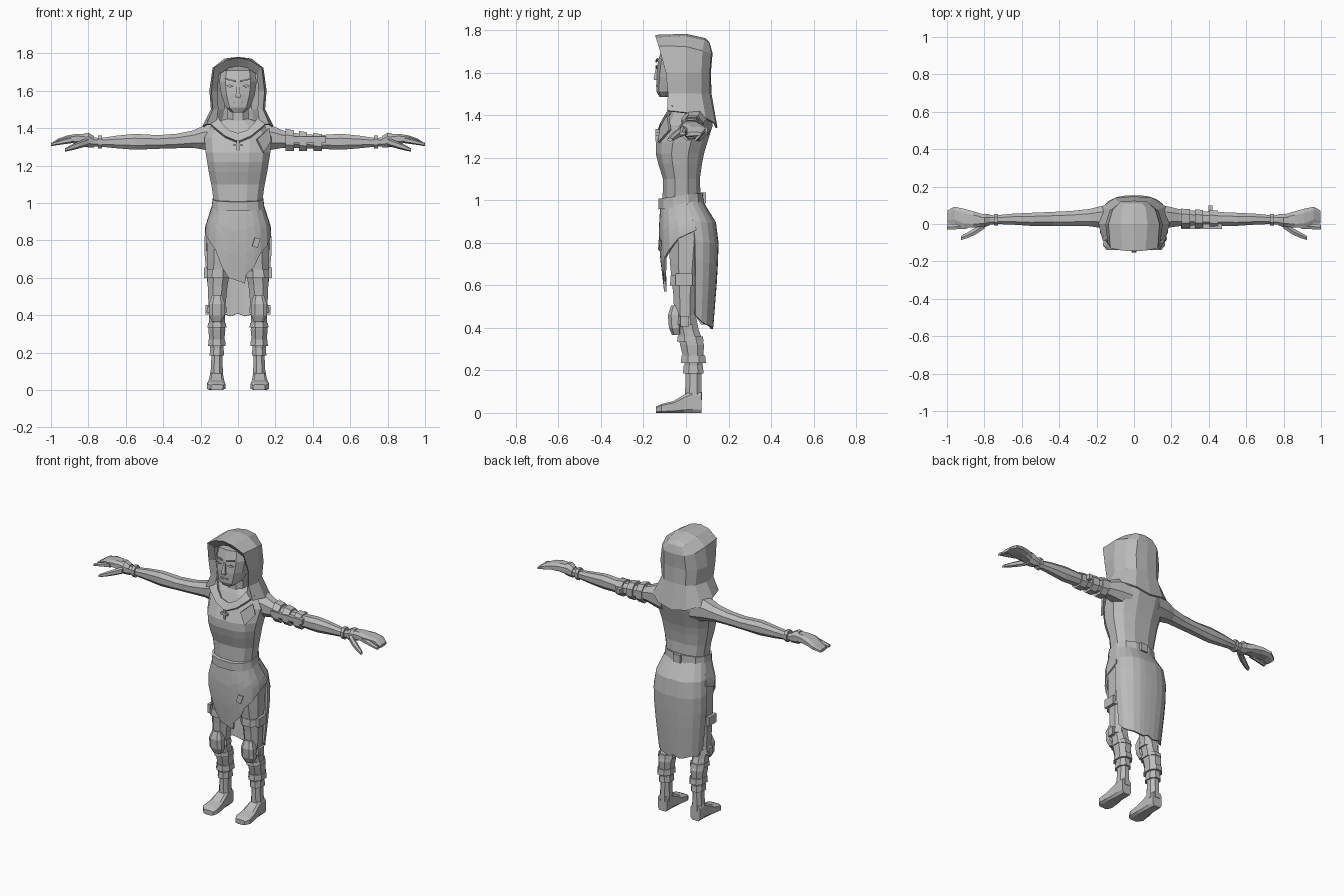
import bpy, bmesh, math

grey = bpy.data.materials.new("cloth grey")
grey.diffuse_color = (0.5, 0.5, 0.5, 1)


def make(name, verts, faces, mirror=False, thick=0):
    """Mesh object with flat faces, optionally mirrored over x or thickened."""
    me = bpy.data.meshes.new(name)
    bm = bmesh.new()
    vs = [bm.verts.new(v) for v in verts]
    for f in faces:
        bm.faces.new([vs[i] for i in f])
    bmesh.ops.recalc_face_normals(bm, faces=bm.faces)
    bm.to_mesh(me)
    bm.free()
    me.materials.append(grey)
    ob = bpy.data.objects.new(name, me)
    bpy.context.collection.objects.link(ob)
    if mirror:
        ob.modifiers.new("mirror", 'MIRROR').merge_threshold = 0.0005
    if thick:
        s = ob.modifiers.new("thickness", 'SOLIDIFY')
        s.thickness, s.offset = thick, 0
    return ob


def grid_faces(rows, cols, wrap=False):
    return [(r * cols + c, r * cols + (c + 1) % cols, (r + 1) * cols + (c + 1) % cols, (r + 1) * cols + c)
            for r in range(rows - 1) for c in range(cols if wrap else cols - 1)]


def loft(name, rings, axis='z', n=8, p=0.9, mirror=False):
    """Closed loft; each ring is (position, min a, max a, min b, max b)."""
    unit = []
    for i in range(n):
        t = 2 * math.pi * (i + 0.5) / n
        unit.append([math.copysign(abs(f(t)) ** p, f(t)) if abs(f(t)) > 1e-6 else 0 for f in (math.cos, math.sin)])
    ma, mb = max(u[0] for u in unit), max(u[1] for u in unit)
    verts = []
    for pos, a0, a1, b0, b1 in rings:
        for u, v in unit:
            a = (a0 + a1) / 2 + (a1 - a0) / 2 * u / ma
            b = (b0 + b1) / 2 + (b1 - b0) / 2 * v / mb
            verts.append({'z': (a, b, pos), 'x': (pos, a, b), 'y': (a, pos, b)}[axis])
    k = (len(rings) - 1) * n
    faces = grid_faces(len(rings), n, True) + [tuple(range(n)), tuple(range(k, k + n))]
    return make(name, verts, faces, mirror)


def box(name, x, y, z, mirror=False):
    return loft(name, [(z[0], *x, *y), (z[1], *x, *y)], n=4, p=1, mirror=mirror)


def sym(rows):
    """Rings centred on x = 0 from (z, half width, y min, y max)."""
    return [(z, -w, w, a, b) for z, w, a, b in rows]


# Torso, neck and belt
loft("torso", sym([(.90, .15, -.105, .10), (1.0, .128, -.11, .07), (1.1, .143, -.108, .065),
                   (1.17, .157, -.13, .075), (1.22, .165, -.142, .085), (1.27, .173, -.14, .1),
                   (1.35, .18, -.105, .125), (1.42, .14, -.072, .115), (1.45, .07, -.055, .07)]), n=12, p=.8)
loft("neck", sym([(1.36, .085, -.085, .06), (1.42, .06, -.06, .04), (1.54, .055, -.06, .04)]))
belt = loft("belt", sym([(.975, .14, -.13, .082), (1.025, .136, -.13, .08)]), n=12, p=.8)
for v in belt.data.vertices:
    v.co.z += v.co.y * .14
box("belt_clasp", (-.025, .025), (.07, .095), (.985, 1.035))

# Head with simple features
loft("head", sym([(1.485, .035, -.125, -.04), (1.51, .066, -.138, 0), (1.58, .09, -.14, .05),
                  (1.65, .1, -.132, .06), (1.71, .09, -.115, .05)]), n=10, p=.8)
loft("nose", sym([(1.565, .014, -.15, -.13), (1.575, .013, -.152, -.13), (1.635, .006, -.138, -.12)]), n=4, p=1)
box("mouth", (-.025, .025), (-.142, -.135), (1.535, 1.541))
make("eyes", [(.022, -.14, 1.625), (.045, -.14, 1.618), (.065, -.137, 1.628), (.045, -.139, 1.634)],
     [(0, 1, 2, 3)], True, .006)
make("brows", [(.015, -.14, 1.648), (.07, -.133, 1.66), (.07, -.133, 1.668), (.015, -.14, 1.656)],
     [(0, 1, 2, 3)], True, .008)

# Hood: arches from the inner rim to the back seam, one half mirrored
arches = [
    [(0, -.10, 1.735), (.05, -.10, 1.725), (.105, -.09, 1.69), (.113, -.06, 1.6), (.108, -.055, 1.5), (.12, -.07, 1.42)],
    [(0, -.14, 1.775), (.06, -.138, 1.763), (.124, -.125, 1.725), (.14, -.09, 1.6), (.133, -.08, 1.5), (.165, -.085, 1.42)],
    [(0, 0, 1.777), (.07, 0, 1.768), (.132, 0, 1.72), (.148, .0, 1.6), (.14, 0, 1.5), (.185, 0, 1.41)],
    [(0, .09, 1.757), (.06, .085, 1.75), (.11, .075, 1.7), (.125, .07, 1.6), (.115, .07, 1.5), (.165, .09, 1.385)],
    [(0, .105, 1.74), (.045, .105, 1.735), (.07, .115, 1.69), (.075, .107, 1.6), (.075, .108, 1.5), (.10, .135, 1.36)],
    [(0, .106, 1.738), (0, .108, 1.733), (0, .12, 1.69), (0, .112, 1.6), (0, .115, 1.5), (0, .143, 1.34)]]
make("hood", [v for a in arches for v in a], grid_faces(6, 6), True, .01)

# Scarf folds and necklace across the chest
scarf = [(.165, -.06, 1.44), (.125, -.09, 1.40), (.07, -.115, 1.355), (0, -.125, 1.325)]
inner = [(.11, -.05, 1.46), (.085, -.075, 1.42), (.05, -.095, 1.385), (0, -.10, 1.37)]
make("scarf", scarf + inner, grid_faces(2, 4), True, .018)
box("pendant_bar", (-.024, .024), (-.143, -.128), (1.305, 1.317))
box("pendant_post", (-.007, .007), (-.143, -.125), (1.275, 1.335))
make("tunic_lapel", [(.1, -.118, 1.34), (.165, -.085, 1.40), (.175, -.075, 1.33), (.135, -.128, 1.27)],
     [(0, 1, 2, 3)], False, .012)

# Draped skirt panels following one shared hip section
hips = [(.40, .14, -.08, .122), (.6, .162, -.10, .138), (.75, .176, -.118, .147),
        (.87, .173, -.122, .148), (.93, .152, -.118, .115), (.99, .133, -.113, .076)]


def hip_point(deg, z):
    for lo, hi in zip(hips, hips[1:]):
        if z <= hi[0]:
            break
    f = (z - lo[0]) / (hi[0] - lo[0])
    _, w, y0, y1 = [a + (b - a) * f for a, b in zip(lo, hi)]
    s, c = math.sin(math.radians(deg)), -math.cos(math.radians(deg))
    s, c = [math.copysign(abs(q) ** .75, q) for q in (s, c)]
    return (w * s, (y0 + y1) / 2 + (y1 - y0) / 2 * c, z)


def drape(name, hem):
    """Cloth hanging from the belt; hem is (angle from the front, bottom height)."""
    rows = 7
    verts = [hip_point(d, .99 + (b - .99) * r / (rows - 1)) for r in range(rows) for d, b in hem]
    make(name, verts, grid_faces(rows, len(hem)), thick=.012)


drape("front_skirt", [(-100, .86), (-75, .83), (-55, .80), (-36, .75), (-24, .66), (-12, .60), (0, .585),
                      (8, .57), (10, .62), (24, .66), (36, .73), (55, .77), (75, .82), (100, .86)])
drape("back_skirt", [(97, .46), (112, .43), (128, .415), (145, .41), (162, .40), (172, .395), (180, .41),
                     (190, .395), (205, .405), (225, .42), (245, .415), (263, .46)])
make("skirt_patch", [(.075, -.127, .77), (.105, -.122, .76), (.12, -.118, .81), (.09, -.124, .815)],
     [(0, 1, 2, 3)], False, .008)

# Legs, feet and wraps
loft("legs", [(.06, .08, .148, -.005, .075), (.18, .083, .142, -.002, .072), (.25, .075, .152, -.01, .08),
              (.32, .068, .158, -.028, .085), (.39, .07, .155, -.04, .06), (.46, .066, .158, -.055, .045),
              (.56, .056, .162, -.06, .05), (.7, .03, .166, -.075, .07), (.86, .005, .168, -.085, .09),
              (.95, .005, .135, -.09, .07)], mirror=True)
loft("feet", [(-.14, .08, .145, 0, .03), (-.115, .068, .166, 0, .042), (-.06, .072, .16, 0, .055),
              (-.01, .078, .152, 0, .085), (.03, .08, .15, 0, .105), (.072, .083, .148, 0, .095)],
     'y', p=.45, mirror=True)
for name, z0, z1, x0, x1, y0, y1 in [
        ("ankle_wrap", .185, .222, .074, .152, -.014, .083), ("shin_wrap", .235, .27, .066, .16, -.024, .094),
        ("calf_wrap", .335, .36, .062, .163, -.042, .083), ("knee_strap", .415, .445, .06, .166, -.058, .052),
        ("thigh_strap", .60, .645, .044, .174, -.075, .062)]:
    loft(name, [(z0, x0, x1, y0, y1), (z1, x0 + .003, x1 - .003, y0 + .003, y1 - .004)], mirror=True)
loft("knee_pads", [(.365, .085, .138, -.065, -.02), (.40, .07, .155, -.08, -.02), (.46, .07, .155, -.085, -.02),
                   (.505, .083, .14, -.07, -.025)], p=.7, mirror=True)
box("knee_buckles", (.155, .174), (-.025, .015), (.405, .455), True)
box("thigh_pouches", (.163, .182), (-.05, .03), (.60, .655), True)

# Arms, cuffs and hands
loft("arms", [(.10, -.03, .11, 1.27, 1.43), (.18, -.02, .095, 1.285, 1.415), (.24, -.012, .08, 1.295, 1.388),
              (.33, -.01, .07, 1.293, 1.37), (.43, -.01, .065, 1.29, 1.363), (.55, -.01, .06, 1.285, 1.37),
              (.65, -.003, .055, 1.293, 1.36), (.74, .0, .046, 1.302, 1.347), (.82, -.01, .05, 1.305, 1.36)],
     'x', mirror=True)
loft("wrist_cuffs", [(.728, -.008, .054, 1.292, 1.362), (.748, -.008, .054, 1.292, 1.362)], 'x', mirror=True)
loft("glove_edges", [(.77, -.006, .052, 1.297, 1.358), (.80, -.018, .055, 1.298, 1.376),
                     (.82, -.016, .053, 1.3, 1.374)], 'x', mirror=True)
loft("palms", [(.80, -.012, .05, 1.305, 1.368), (.86, -.02, .068, 1.318, 1.37), (.91, -.02, .082, 1.322, 1.362),
               (.96, .004, .092, 1.315, 1.345), (.998, .004, .072, 1.303, 1.32)], 'x', p=.7, mirror=True)
loft("index_fingers", [(.89, -.025, .008, 1.32, 1.355), (.95, -.028, .0, 1.312, 1.338),
                       (1.0, -.03, -.003, 1.305, 1.322)], 'x', n=6, mirror=True)
loft("thumbs", [(.80, -.025, .015, 1.305, 1.35), (.85, -.058, -.022, 1.292, 1.33),
                (.89, -.075, -.045, 1.282, 1.312), (.925, -.086, -.064, 1.275, 1.293)], 'x', n=6, mirror=True)

# Upper arm guard on one side
for i, x in enumerate((.255, .325, .405)):
    loft(f"arm_band_{i + 1}", [(x, -.022, .082 - .004 * i, 1.278, 1.398 - .012 * i),
                               (x + .045, -.022, .079 - .004 * i, 1.278, 1.388 - .01 * i)], 'x')
box("arm_band_plate", (.25, .47), (-.028, .01), (1.325, 1.355))
box("arm_band_tab", (.398, .42), (.05, .10), (1.315, 1.345))
